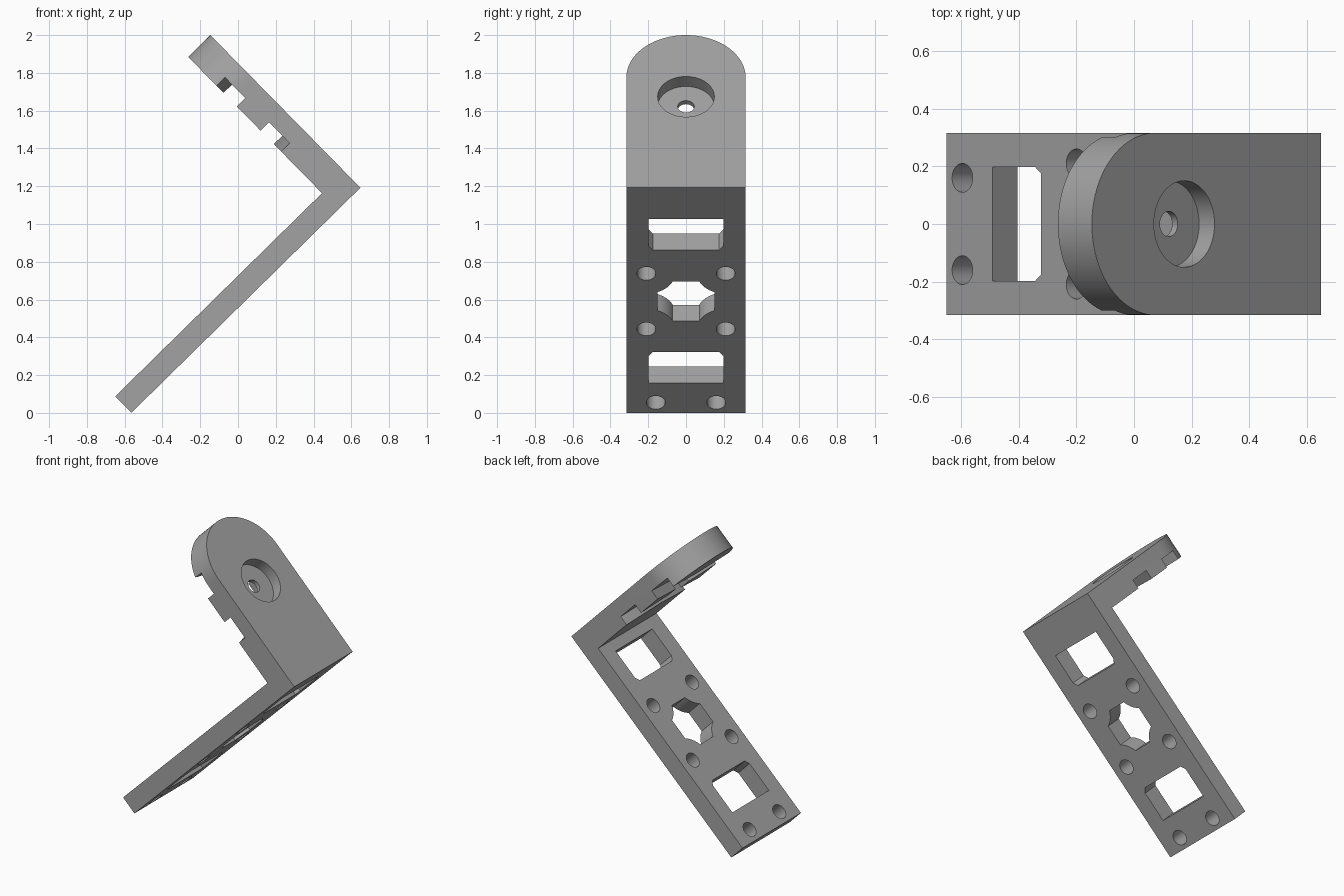
import bpy, bmesh, math
from mathutils import Matrix

if "Cube" in bpy.data.objects:
    bpy.data.objects.remove(bpy.data.objects["Cube"])

# Local frame: u runs down the long leg, v runs up the short leg, origin at the outer corner
A = math.radians(44.5)
C, S = math.cos(A), math.sin(A)
PLACE = Matrix(((-C, 0, -S, 0.648), (0, -1, 0, 0), (-S, 0, C, 1.192), (0, 0, 0, 1)))
W = 0.316                      # half width
LONG, SHORT = 1.70, 1.133      # leg lengths
T_LONG, T_SHORT = 0.122, 0.165  # leg thicknesses
HUB = 0.676                    # hub centre on the short leg

grey = bpy.data.materials.new("grey")
grey.diffuse_color = (0.36, 0.36, 0.36, 1)
grey.use_nodes = True
grey.node_tree.nodes["Principled BSDF"].inputs["Base Color"].default_value = grey.diffuse_color


def prism(name, pts, lo, hi, axis):
    """Extrude an outline of (along, y) points through the thickness axis ('u' or 'v')."""
    bm = bmesh.new()
    def put(a, y, h):
        return bm.verts.new((a, y, h) if axis == 'v' else (h, y, a))
    bot = [put(a, y, lo) for a, y in pts]
    top = [put(a, y, hi) for a, y in pts]
    n = len(pts)
    bm.faces.new(bot)
    bm.faces.new(top)
    for i in range(n):
        j = (i + 1) % n
        bm.faces.new((bot[i], bot[j], top[j], top[i]))
    bmesh.ops.recalc_face_normals(bm, faces=bm.faces)
    me = bpy.data.meshes.new(name)
    bm.to_mesh(me)
    bm.free()
    ob = bpy.data.objects.new(name, me)
    bpy.context.collection.objects.link(ob)
    ob.matrix_world = PLACE
    me.materials.append(grey)
    return ob


def arc(a, y, r, start, end, n):
    return [(a + r * math.cos(math.radians(start + (end - start) * i / n)),
             y + r * math.sin(math.radians(start + (end - start) * i / n))) for i in range(n + 1)]


def circle(a, y, r, n=40):
    return arc(a, y, r, 0, 360, n)[:-1]


def boolean(ob, tool, op):
    m = ob.modifiers.new(tool.name, 'BOOLEAN')
    m.operation, m.solver, m.object = op, 'EXACT', tool
    bpy.context.view_layer.objects.active = ob
    bpy.ops.object.modifier_apply(modifier=m.name)
    bpy.data.objects.remove(tool)


# Angle bracket: long plate joined to a round-ended short plate
bracket = prism("angle_bracket", [(0, -W), (LONG, -W), (LONG, W), (0, W)], 0, T_LONG, 'v')
tip = [(0, -W)] + arc(SHORT - W, 0, W, -90, 90, 48) + [(0, W)]
boolean(bracket, prism("short_plate", tip, 0, T_SHORT, 'u'), 'UNION')


def cut_long(name, pts):
    boolean(bracket, prism(name, pts, -0.1, T_LONG + 0.1, 'v'), 'DIFFERENCE')


# Two windows, chamfered at the corners nearest the middle / the corner
cut_long("upper_window", [(0.235, -0.198), (0.44, -0.198), (0.47, -0.175),
                          (0.47, 0.175), (0.44, 0.198), (0.235, 0.198)])
cut_long("lower_window", [(1.24, -0.175), (1.27, -0.198), (1.476, -0.198),
                          (1.476, 0.198), (1.27, 0.198), (1.24, 0.175)])

# Screw holes
for side in (-1, 1):
    for u, y in ((0.648, 0.21), (1.068, 0.21), (1.623, 0.16)):
        cut_long("screw_hole", circle(u, side * y, 0.05))

# Central opening: a square whose corners are scooped around the screw holes
c, q, r = 0.858, 0.21, 0.152
spread = math.degrees(math.atan2(q - 0.07, q - 0.15))
scoop = []
for k in range(4):
    for a, y in arc(q, q, r, 180 + spread, 270 - spread, 10):
        rot = k * math.pi / 2
        scoop.append((c + a * math.cos(rot) - y * math.sin(rot),
                      a * math.sin(rot) + y * math.cos(rot)))
cut_long("central_opening", scoop)

# Round recess and bolt hole in the short plate
boolean(bracket, prism("hub_recess", circle(HUB, 0, 0.15, 56), -0.1, 0.075, 'u'), 'DIFFERENCE')
boolean(bracket, prism("bolt_hole", circle(HUB, 0, 0.044), -0.1, 0.3, 'u'), 'DIFFERENCE')

# Shallow cross-shaped pocket on the inner face, open at both edges
e = 0.34
pocket = [(0.25, -e), (0.19, 0), (0.25, e), (0.095, e), (0.04, 0.07), (-0.04, 0.07), (-0.095, e),
          (-0.25, e), (-0.19, 0), (-0.25, -e), (-0.095, -e), (-0.04, -0.07), (0.04, -0.07), (0.095, -e)]
boolean(bracket, prism("cross_pocket", [(HUB + a, y) for a, y in pocket], 0.102, 0.3, 'u'), 'DIFFERENCE')

bpy.ops.object.select_all(action='DESELECT')
bracket.select_set(True)
bpy.context.view_layer.objects.active = bracket
bpy.ops.object.shade_smooth_by_angle(angle=math.radians(30))
